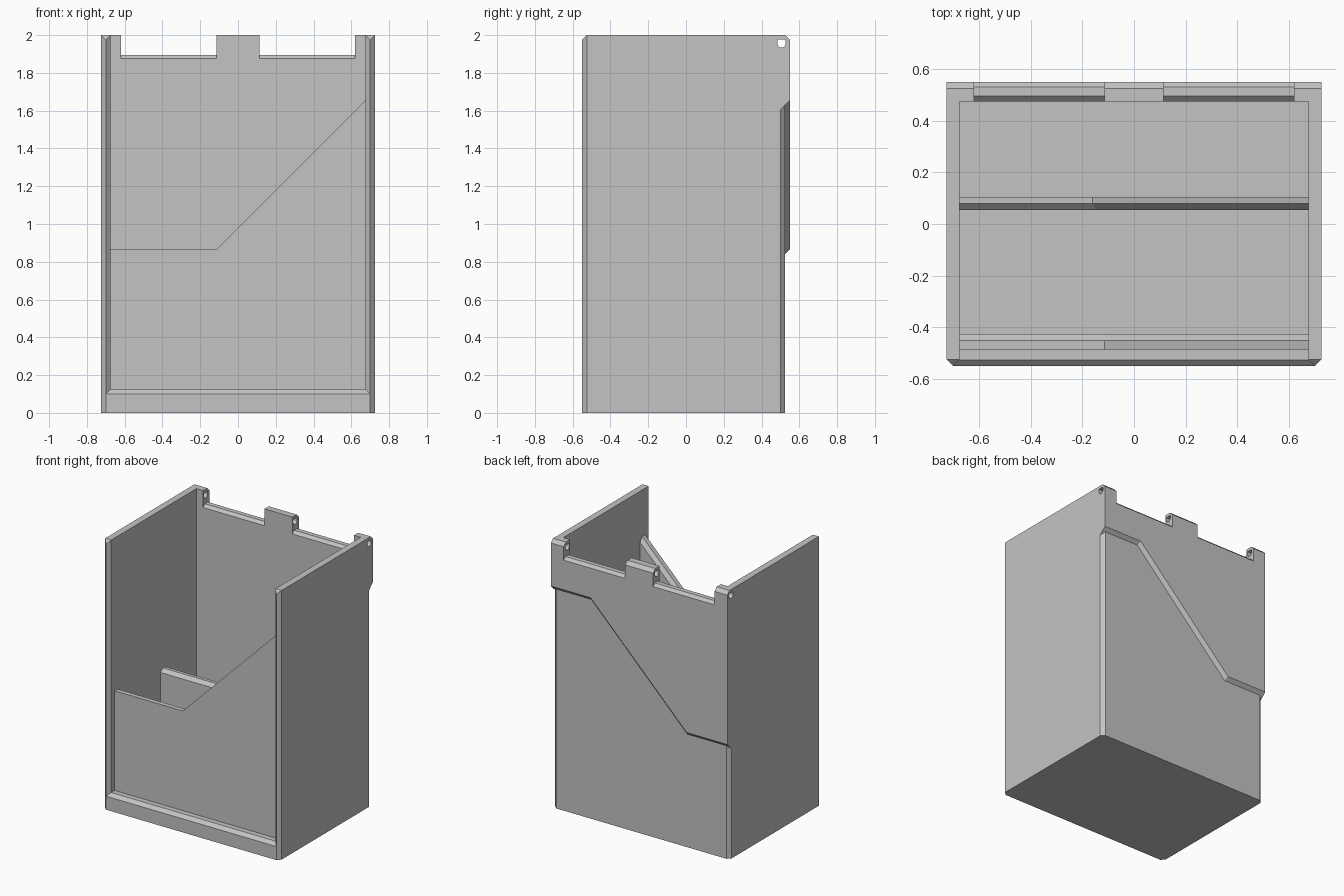
import bpy, bmesh, math

if "Cube" in bpy.data.objects:
    bpy.data.objects.remove(bpy.data.objects["Cube"], do_unlink=True)

grey = bpy.data.materials.new("plain grey")
grey.use_nodes = True
grey.diffuse_color = (0.55, 0.55, 0.55, 1)
grey.node_tree.nodes["Principled BSDF"].inputs["Base Color"].default_value = grey.diffuse_color

W, D, H = 0.725, 0.55, 2.0      # half width, half depth, height
IN = 0.675                      # inner half width
C = 0.025                       # chamfer size
BACK = 0.475                    # inner face of the back wall
FRONT = -0.485                  # front face of the recessed panel


def loft(name, rings):
    """Closed solid through matching rings of points."""
    bm = bmesh.new()
    loops = [[bm.verts.new(p) for p in ring] for ring in rings]
    n = len(loops[0])
    for a, b in zip(loops, loops[1:]):
        for i in range(n):
            j = (i + 1) % n
            bm.faces.new((a[i], a[j], b[j], b[i]))
    bm.faces.new(loops[0])
    bm.faces.new(loops[-1])
    bmesh.ops.recalc_face_normals(bm, faces=bm.faces)
    mesh = bpy.data.meshes.new(name)
    bm.to_mesh(mesh)
    bm.free()
    mesh.materials.append(grey)
    obj = bpy.data.objects.new(name, mesh)
    bpy.context.scene.collection.objects.link(obj)
    return obj


def box(name, x0, x1, y0, y1, z0, z1):
    base = [(x0, y0), (x1, y0), (x1, y1), (x0, y1)]
    return loft(name, [[(x, y, z) for x, y in base] for z in (z0, z1)])


def along_x(name, profile, x0, x1):
    return loft(name, [[(x, y, z) for y, z in profile] for x in (x0, x1)])


def cut(obj, cutter):
    """Subtract the cutter, then discard it."""
    cutter.hide_render = True
    mod = obj.modifiers.new("cut", "BOOLEAN")
    mod.operation, mod.solver, mod.object = "DIFFERENCE", "EXACT", cutter
    bpy.context.view_layer.update()
    graph = bpy.context.evaluated_depsgraph_get()
    mesh = bpy.data.meshes.new_from_object(obj.evaluated_get(graph))
    obj.modifiers.clear()
    obj.data = mesh
    bpy.data.objects.remove(cutter, do_unlink=True)


# Outer block with chamfered front corners
plan = [(C - W, -D), (W - C, -D), (W, C - D), (W, D), (-W, D), (-W, C - D)]
shell = loft("box_shell", [[(x, y, z) for x, y in plan] for z in (0, H)])

# Inner space and front opening with a flared edge
cut(shell, box("inner_cutter", -IN, IN, FRONT, BACK, 0.05, H + 0.1))
cut(shell, box("opening_cutter", -IN, IN, -0.7, FRONT + 0.05, 0.125, H + 0.1))


def opening(y):
    f = C - D - y - 0.0005
    return [(x, y, z) for x, z in ((-IN - f, 0.125 - f), (IN + f, 0.125 - f),
                                   (IN + f, H + 0.1), (-IN - f, H + 0.1))]


cut(shell, loft("flare_cutter", [opening(C - D), opening(-D - 0.02)]))

# Top chamfers at the front and back
for s in (-1, 1):
    edge = [(s * (D - 2 * C), H + C), (s * (D + C), H - 2 * C), (s * (D + C), H + C)]
    cut(shell, along_x("top_edge_cutter", edge, -1, 1))

# Stepped, undercut relief on the lower back
LOW, HIGH = 0.865, 1.655


def relief(y):
    d = D - y
    k = d * math.tan(math.pi / 8)
    return [(x, y, z) for x, z in ((-0.8, -0.1), (0.8, -0.1), (0.8, HIGH - d),
                                   (0.4 + k, HIGH - d), (k - 0.39, LOW - d),
                                   (-0.8, LOW - d))]


cut(shell, loft("relief_cutter", [relief(D - C), relief(D + 0.05)]))

# Lower back corner chamfers ending at the step
for s, top in ((1, HIGH), (-1, LOW)):
    corner = [(W - C, D - C), (W + C, D - 3 * C), (W + C, D + C), (W - C, D + C)]
    cut(shell, loft("corner_cutter", [[(s * x, y, -0.1) for x, y in corner],
                                      [(s * x, y, top - D + y) for x, y in corner]]))

# Two hinge notches with ridged bottoms
notch = [(0.45, 1.85), (0.495, 1.895), (0.53, 1.895), (0.575, 1.85),
         (0.575, 2.1), (0.45, 2.1)]
for s in (-1, 1):
    cut(shell, along_x("notch_cutter", notch, s * 0.115, s * 0.62))

# Pin hole through all hinge tabs
R, HY, HZ = 0.022, 0.506, 1.956
hole = [(HY + R, HZ + R), (HY - R, HZ + R)]
hole += [(HY - R * math.cos(a), HZ - R * math.sin(a))
         for a in (math.pi * i / 12 for i in range(13))]
cut(shell, along_x("pin_hole_cutter", hole, -1, 1))


# Sloped panels: flat top on one side, rising at 45 degrees to the other
def panel(name, flat, layers):
    rings = []
    for y, d in layers:
        drop = d * math.sqrt(2)
        end = IN + 0.005
        rings.append([(x, y, z) for x, z in (
            (-end, 0.03), (end, 0.03), (end, end + 0.98 - drop),
            (flat - d - 0.98 + drop, flat - d), (-end, flat - d))])
    return loft(name, rings)


panel("front_panel", LOW, [(FRONT, 0), (-0.45, 0), (-0.425, C)])
panel("middle_divider", 0.82, [(0.055, C), (0.08, 0), (0.105, 0)])
